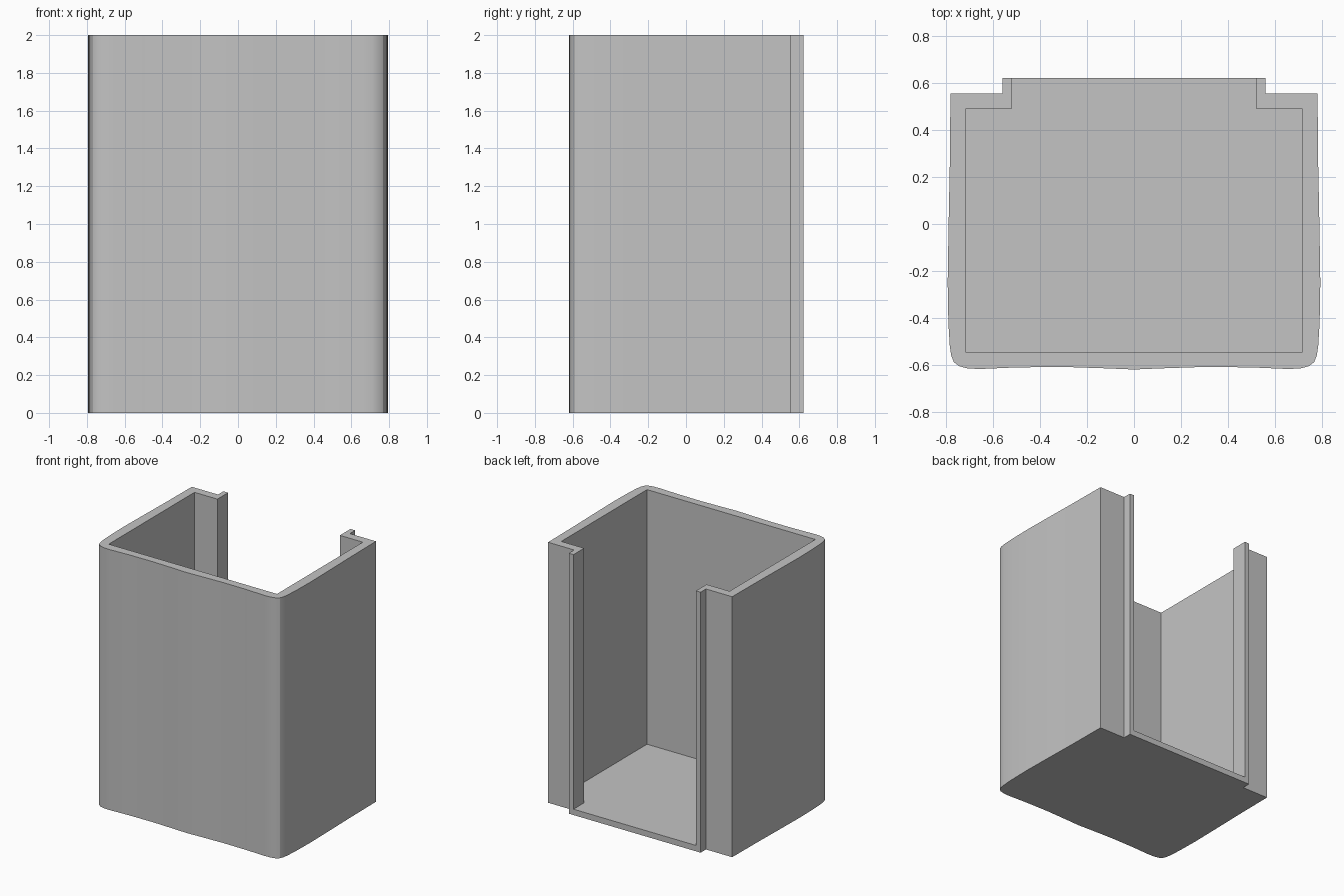
import bpy
import bmesh

if "Cube" in bpy.data.objects:
    bpy.data.objects.remove(bpy.data.objects["Cube"], do_unlink=True)

HEIGHT = 2.0
FLOOR = 0.045

grey = bpy.data.materials.new("light_grey")
grey.use_nodes = True
colour = (0.55, 0.55, 0.55, 1)
grey.diffuse_color = colour
grey.node_tree.nodes["Principled BSDF"].inputs["Base Color"].default_value = colour


def mirrored_prism(name, half, z0, z1):
    """Extrude a half outline (listed from front to back) mirrored across x = 0."""
    outline = half + [(-x, y) for x, y in reversed(half) if x > 0]
    bm = bmesh.new()
    face = bm.faces.new([bm.verts.new((x, y, z0)) for x, y in outline])
    top = bmesh.ops.extrude_face_region(bm, geom=[face])["geom"]
    bmesh.ops.translate(bm, vec=(0, 0, z1 - z0),
                        verts=[v for v in top if isinstance(v, bmesh.types.BMVert)])
    bmesh.ops.recalc_face_normals(bm, faces=bm.faces)
    mesh = bpy.data.meshes.new(name)
    bm.to_mesh(mesh)
    bm.free()
    mesh.materials.append(grey)
    obj = bpy.data.objects.new(name, mesh)
    bpy.context.collection.objects.link(obj)
    return obj


# Outer body: softly bowed front and sides, rounded front corners, raised back
outer = [(0, -0.62), (0.12, -0.615), (0.3, -0.609), (0.5, -0.611),
         (0.66, -0.618), (0.71, -0.615), (0.745, -0.606), (0.768, -0.588),
         (0.779, -0.56), (0.785, -0.52), (0.791, -0.42), (0.794, -0.25),
         (0.79, 0), (0.785, 0.25), (0.782, 0.557),
         (0.56, 0.557), (0.56, 0.622)]
holder = mirrored_prism("open_back_holder", outer, 0, HEIGHT)

# Cavity: rectangular pocket that runs out through the slot between the back lips
inner = [(0.715, -0.548), (0.715, 0.493), (0.52, 0.493), (0.52, 0.75)]
cavity = mirrored_prism("cavity_cutter", inner, FLOOR, HEIGHT + 0.2)
cavity.hide_render = True

cut = holder.modifiers.new("Cavity", "BOOLEAN")
cut.operation = "DIFFERENCE"
cut.solver = "EXACT"
cut.object = cavity

bpy.ops.object.select_all(action="DESELECT")
bpy.context.view_layer.objects.active = holder
holder.select_set(True)
bpy.ops.object.modifier_apply(modifier=cut.name)
bpy.data.objects.remove(cavity, do_unlink=True)
bpy.ops.object.shade_smooth_by_angle()
